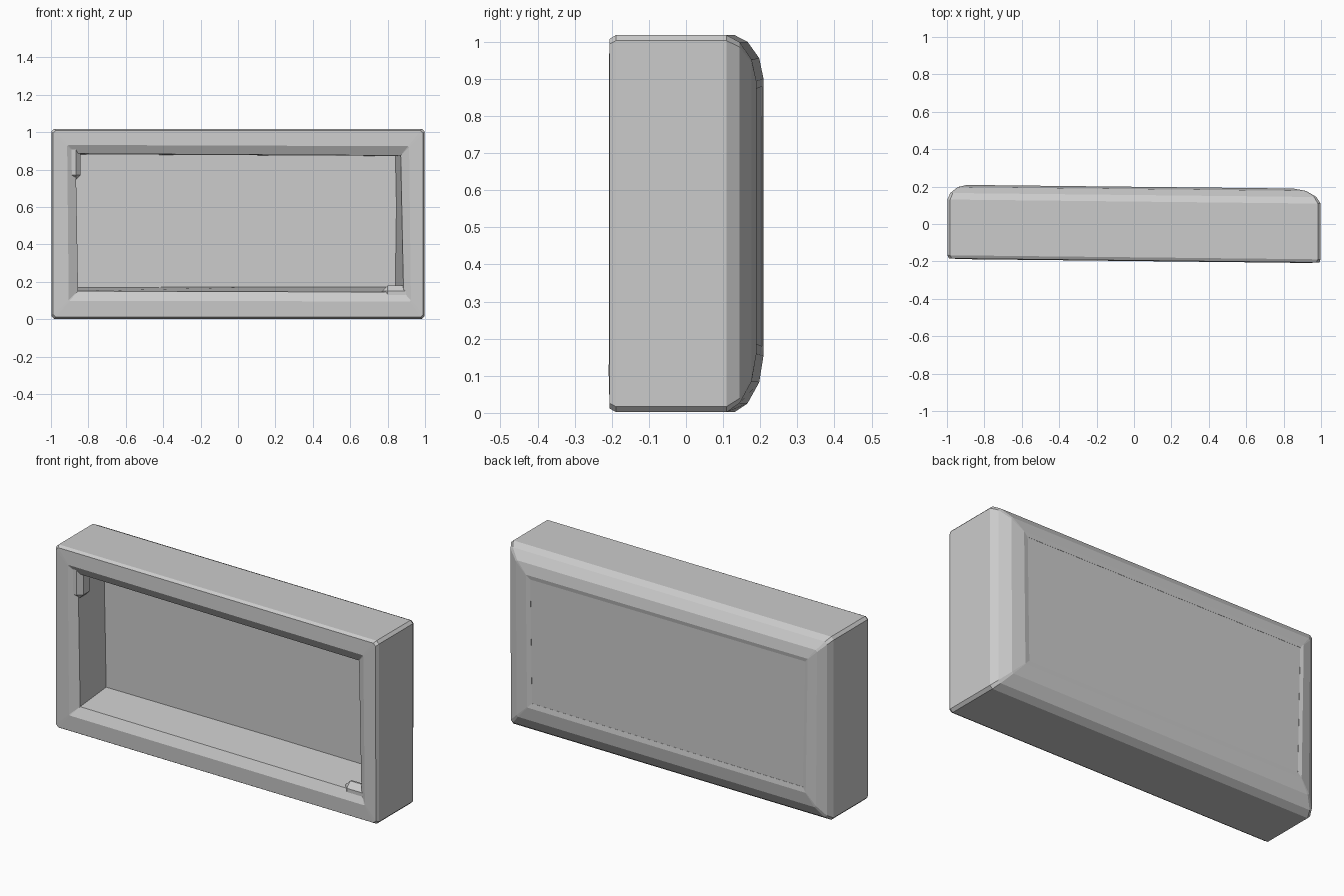
import bpy, bmesh

if "Cube" in bpy.data.objects:
    bpy.data.objects.remove(bpy.data.objects["Cube"])

# Corner order: top left, bottom left, bottom right, top right (x, z)
OUTER = [(-0.998, 1.018), (-0.998, 0.002), (0.998, 0.002), (0.998, 1.018)]
INNER_FRONT = [(-0.868, 0.885), (-0.855, 0.15), (0.885, 0.145), (0.87, 0.875)]
INNER_BACK = [(-0.875, 0.88), (-0.86, 0.18), (0.815, 0.187), (0.825, 0.872)]
CHAMFER = 0.015

# Frame section: fraction from outer edge to opening, depth, which opening
PROFILE = [(0, -0.178, 0), (0.07, -0.195, 0), (0.65, -0.198, 0), (1, -0.172, 0),
           (1, 0.195, 1), (0.85, 0.199, 1), (0.45, 0.187, 1), (0.13, 0.155, 1), (0, 0.12, 1)]


def skew(x, y):
    """The whole case leans slightly forward on its right side."""
    return y - 0.011 * x


def finish(bm, name):
    bmesh.ops.remove_doubles(bm, verts=bm.verts, dist=0.0005)
    bmesh.ops.recalc_face_normals(bm, faces=bm.faces)
    mesh = bpy.data.meshes.new(name)
    bm.to_mesh(mesh)
    bm.free()
    obj = bpy.data.objects.new(name, mesh)
    bpy.context.collection.objects.link(obj)
    return obj


def box(name, x0, x1, y0, y1, z0, z1, bevel=0):
    bm = bmesh.new()
    bmesh.ops.create_cube(bm, size=1)
    for v in bm.verts:
        x = x0 + (v.co.x + 0.5) * (x1 - x0)
        v.co = (x, skew(x, y0 + (v.co.y + 0.5) * (y1 - y0)), z0 + (v.co.z + 0.5) * (z1 - z0))
    if bevel:
        bmesh.ops.bevel(bm, geom=bm.edges[:], offset=bevel, segments=1, affect='EDGES')
    return finish(bm, name)


# Frame: section swept round the rectangle, with chamfered outer corners
bm = bmesh.new()
rings = []
for i, (ox, oz) in enumerate(OUTER):
    sx = 1 if ox > 0 else -1
    sz = 1 if oz > 0.5 else -1
    pair = [(ox, oz - sz * CHAMFER), (ox - sx * CHAMFER, oz)]
    if i % 2 == 0:
        pair.reverse()
    for px, pz in pair:
        ring = []
        for f, y, back in PROFILE:
            ix, iz = (INNER_BACK if back else INNER_FRONT)[i]
            x, z = px + (ix - px) * f, pz + (iz - pz) * f
            ring.append(bm.verts.new((x, skew(x, y), z)))
        rings.append(ring)
for a, b in zip(rings, rings[1:] + rings[:1]):
    for k in range(len(PROFILE)):
        n = (k + 1) % len(PROFILE)
        bm.faces.new((a[k], a[n], b[n], b[k]))
finish(bm, "frame")

# Back panel closing the opening
box("back_panel", -0.89, 0.86, 0.06, 0.194, 0.15, 0.9)

# Corner reinforcements on the inside of the frame
box("upper_left_corner_block", -0.95, -0.842, -0.185, -0.08, 0.745, 0.95, 0.025)
box("lower_right_corner_block", 0.77, 0.95, -0.18, -0.11, 0.03, 0.18, 0.03)
